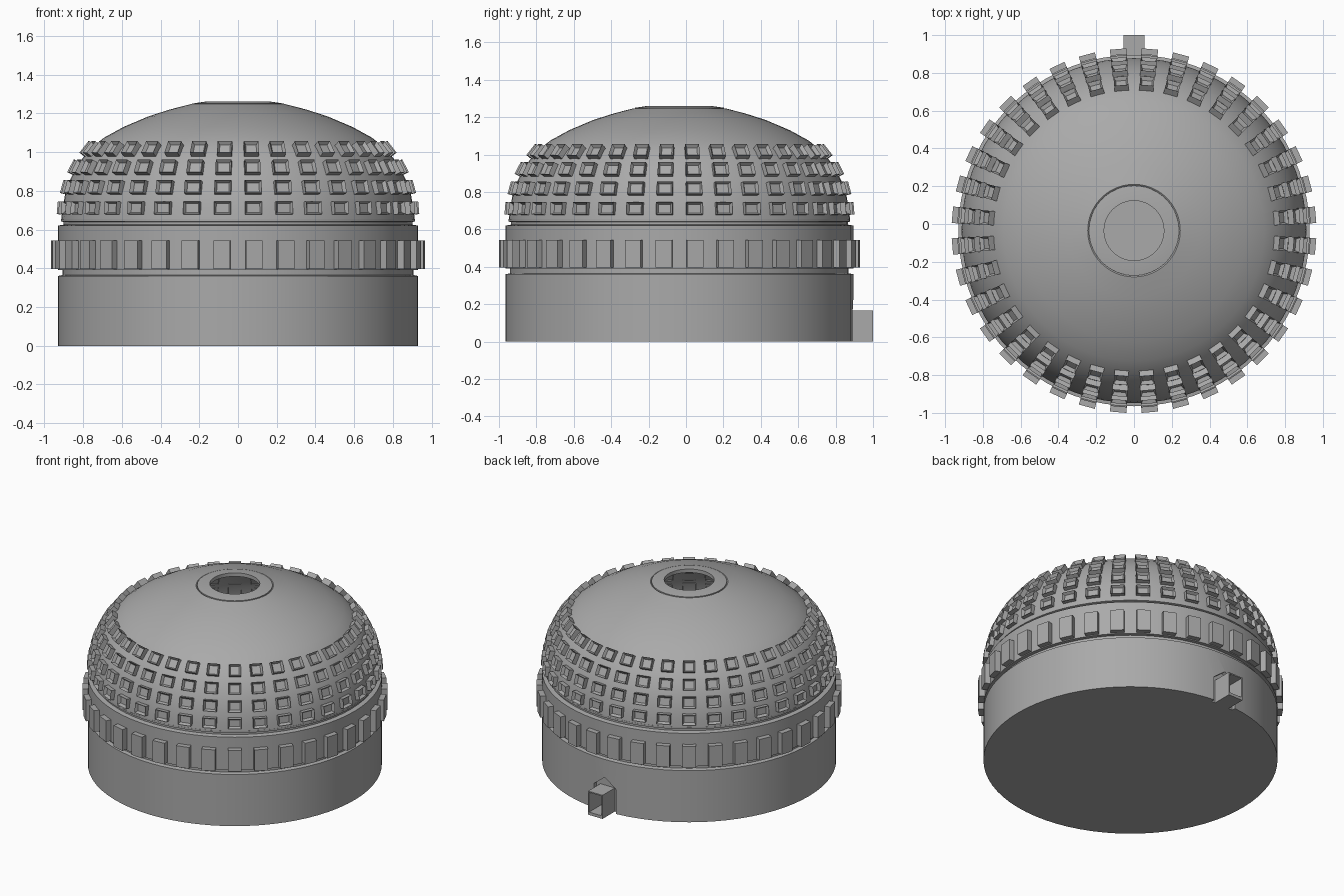
import bpy, bmesh, math
from mathutils import Matrix, Vector

if "Cube" in bpy.data.objects:
    bpy.data.objects.remove(bpy.data.objects["Cube"])

CY = -0.035   # centre of the round body along y
COUNT = 36    # windows and ribs around the body
STEP = 2 * math.pi / COUNT

grey = bpy.data.materials.new("plain grey")
grey.use_nodes = True
colour = (0.4, 0.4, 0.4, 1)
grey.diffuse_color = colour
grey.node_tree.nodes["Principled BSDF"].inputs["Base Color"].default_value = colour


def make(name, bm, y=CY, smooth=False):
    bmesh.ops.recalc_face_normals(bm, faces=bm.faces)
    mesh = bpy.data.meshes.new(name)
    bm.to_mesh(mesh)
    bm.free()
    mesh.materials.append(grey)
    obj = bpy.data.objects.new(name, mesh)
    bpy.context.collection.objects.link(obj)
    obj.location.y = y
    if smooth:
        bpy.ops.object.select_all(action="DESELECT")
        obj.select_set(True)
        bpy.context.view_layer.objects.active = obj
        bpy.ops.object.shade_smooth_by_angle(angle=math.radians(25))
    return obj


def lathe(name, profile, segments=72):
    # Revolve a closed loop of (radius, height) points
    bm = bmesh.new()
    verts = [bm.verts.new((r, 0, z)) for r, z in profile]
    edges = [bm.edges.new((a, b)) for a, b in zip(verts, verts[1:] + verts[:1])]
    bmesh.ops.spin(bm, geom=verts + edges, axis=(0, 0, 1), cent=(0, 0, 0),
                   angle=2 * math.pi, steps=segments)
    bmesh.ops.remove_doubles(bm, verts=bm.verts, dist=0.0005)
    return make(name, bm, smooth=True)


def box(bm, size, matrix):
    scale = Matrix.Diagonal((*size, 1))
    return bmesh.ops.create_cube(bm, size=1, matrix=matrix @ scale)["verts"]


def ring_angles():
    return [(i + 0.5) * STEP for i in range(COUNT)]


# Hollow drum base with a closed floor
base = lathe("base_drum", [(0, 0), (0.93, 0), (0.93, 0.36), (0.905, 0.365),
                           (0.905, 0.39), (0.85, 0.39), (0.85, 0.02), (0, 0.02)])

# Collar that carries the ribs
lathe("collar_band", [(0.85, 0.39), (0.93, 0.39), (0.93, 0.62), (0.9, 0.625),
                      (0.9, 0.638), (0.913, 0.642), (0.913, 0.655), (0.85, 0.655)])

# Thin dome shell with an open eye at the top
outer = [(0.912, 0.655), (0.907, 0.70), (0.893, 0.78), (0.865, 0.86),
         (0.825, 0.94), (0.76, 1.02), (0.69, 1.075), (0.59, 1.13),
         (0.46, 1.185), (0.35, 1.22), (0.245, 1.247)]
inner = [(r - 0.02, z - 0.015) for r, z in reversed(outer)]
lathe("dome_shell", outer + inner)

# Raised ring around the eye
lathe("eye_ring", [(0.238, 1.225), (0.238, 1.25), (0.17, 1.26), (0.158, 1.26),
                   (0.158, 1.235)])

# Four rows of framed windows: radius, height, width, tall, tilt in degrees
bm = bmesh.new()
for radius, z, wide, tall, tilt in [(0.903, 0.71, 0.087, 0.066, 5),
                                    (0.881, 0.815, 0.085, 0.07, 15),
                                    (0.838, 0.915, 0.081, 0.072, 27),
                                    (0.772, 1.008, 0.075, 0.075, 38)]:
    for angle in ring_angles():
        place = (Matrix.Rotation(angle, 4, "Z")
                 @ Matrix.Translation((radius, 0, z))
                 @ Matrix.Rotation(-math.radians(tilt), 4, "Y"))
        verts = box(bm, (0.06, wide, tall), place)
        axis = (place.to_3x3() @ Vector((1, 0, 0))).normalized()
        faces = {f for v in verts for f in v.link_faces}
        panes = []
        for f in faces:
            f.normal_update()
            if abs(f.normal.dot(axis)) > 0.9:
                panes.append(f)
        bmesh.ops.inset_individual(bm, faces=panes, thickness=0.015)
        for f in panes:
            f.normal_update()
            bmesh.ops.translate(bm, verts=f.verts, vec=f.normal * -0.02)
make("dome_windows", bm)

# Ribs around the collar
bm = bmesh.new()
for angle in ring_angles():
    box(bm, (0.07, 0.087, 0.148), Matrix.Rotation(angle, 4, "Z")
        @ Matrix.Translation((0.93, 0, 0.47)))
make("collar_ribs", bm)

# Peaked recess in the back of the base
bm = bmesh.new()
outline = [(-0.085, -0.05), (0.085, -0.05), (0.085, 0.17), (0, 0.235), (-0.085, 0.17)]
face = bm.faces.new([bm.verts.new((x, 0.865, z)) for x, z in outline])
extruded = bmesh.ops.extrude_face_region(bm, geom=[face])["geom"]
bmesh.ops.translate(bm, verts=[g for g in extruded if isinstance(g, bmesh.types.BMVert)],
                    vec=(0, 0.2, 0))
cutter = make("recess_cutter", bm, y=0)
cutter.hide_render = True
cutter.hide_viewport = True
cut = base.modifiers.new("recess", "BOOLEAN")
cut.operation = "DIFFERENCE"
cut.solver = "EXACT"
cut.object = cutter

# Open square tube at the back
bm = bmesh.new()
for side in (-1, 1):
    box(bm, (0.008, 0.14, 0.165), Matrix.Translation((side * 0.052, 0.93, 0.0825)))
for z, thick in ((0.01, 0.02), (0.161, 0.008)):
    box(bm, (0.096, 0.14, thick), Matrix.Translation((0, 0.93, z)))
make("back_tube", bm, y=0)
